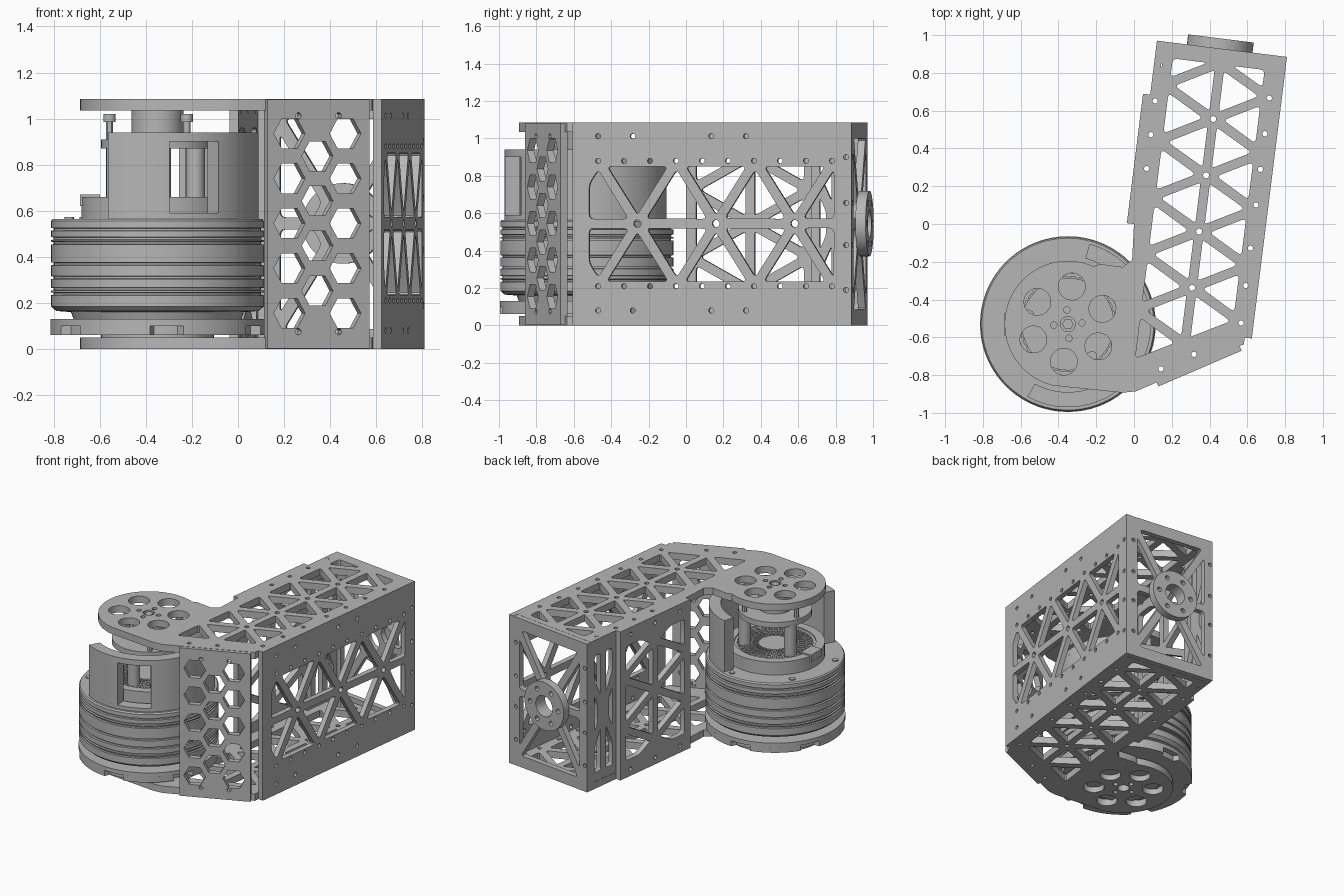
import bpy, bmesh, math
from math import radians, cos, sin
from mathutils import Matrix, Vector

if "Cube" in bpy.data.objects:
    bpy.data.objects.remove(bpy.data.objects["Cube"])

grey = bpy.data.materials.new("machined grey")
grey.use_nodes = True
grey.diffuse_color = (0.47, 0.47, 0.47, 1)
grey.node_tree.nodes["Principled BSDF"].inputs["Base Color"].default_value = (0.47, 0.47, 0.47, 1)
parts = []
TILT = radians(7.12)
ARM = Matrix.Rotation(-TILT, 4, 'Z')
HIGH = 1.085


def arm_xy(x, y):
    """World plan position in arm coordinates (across, along)."""
    return Vector((x * cos(TILT) - y * sin(TILT), x * sin(TILT) + y * cos(TILT)))


def frame(origin, x_axis, y_axis=(0, 0, 1)):
    x, y = Vector(x_axis).normalized(), Vector(y_axis)
    m = Matrix((x, y, x.cross(y))).transposed().to_4x4()
    m.translation = origin
    return m


def plate(name, outline, holes, thick, matrix):
    """Flat sheet with cut-outs, centred on its own plane."""
    data = bpy.data.curves.new(name, 'CURVE')
    data.dimensions, data.fill_mode, data.extrude = '2D', 'BOTH', thick / 2
    for loop in [outline] + holes:
        spline = data.splines.new('POLY')
        spline.points.add(len(loop) - 1)
        for point, p in zip(spline.points, loop):
            point.co = (p[0], p[1], 0, 1)
        spline.use_cyclic_u = True
    obj = bpy.data.objects.new(name, data)
    bpy.context.collection.objects.link(obj)
    obj.matrix_world = matrix
    data.materials.append(grey)
    parts.append(obj)


def circle(x, y, r, n=12, turn=0.0):
    return [Vector((x + r * cos(turn + math.tau * i / n), y + r * sin(turn + math.tau * i / n)))
            for i in range(n)]


def rect(x0, y0, x1, y1):
    return [Vector(p) for p in ((x0, y0), (x1, y0), (x1, y1), (x0, y1))]


def sector(r0, r1, a0, a1, n=24):
    ang = [radians(a0 + (a1 - a0) * i / n) for i in range(n + 1)]
    return [Vector((r1 * cos(a), r1 * sin(a))) for a in ang] + \
           [Vector((r0 * cos(a), r0 * sin(a))) for a in reversed(ang)]


def area(poly):
    return sum(a.cross(b) for a, b in zip(poly, poly[1:] + poly[:1])) / 2


def clip(poly, p, n):
    out = []
    for a, b in zip(poly, poly[1:] + poly[:1]):
        da, db = (a - p).dot(n), (b - p).dot(n)
        if da >= 0:
            out.append(a)
        if da * db < 0:
            out.append(a.lerp(b, da / (da - db)))
    return out


def trim(poly, border, d):
    """Keep what lies at least d inside every border edge."""
    for a, b in zip(border, border[1:] + border[:1]):
        e = b - a
        if e.length > 1e-4:
            n = Vector((-e.y, e.x)).normalized()
            poly = clip(poly, a + n * d, n)
    return poly


def rounded(poly, r):
    out = []
    for i, b in enumerate(poly):
        a, c = poly[i - 1], poly[(i + 1) % len(poly)]
        p = b + (a - b) * min(0.4, r / (a - b).length)
        q = b + (c - b) * min(0.4, r / (c - b).length)
        out += [p.lerp(b, t).lerp(b.lerp(q, t), t) for t in (0, 0.33, 0.67, 1)]
    return out


def lattice(region, origin, axis, pitch, rise, half=0.025, hub=0.055):
    """Rounded triangular windows left between the bars of a truss."""
    o, ax = Vector(origin), Vector(axis)
    perp = Vector((-ax.y, ax.x))
    holes = []
    for k in range(-6, 7):
        for s in (-1, 1):
            mid = lambda i: o + ax * pitch * i
            top = lambda i: mid(i) + perp * rise * s
            for cell, hubs in (([mid(k), top(k - .5), top(k + .5)], 1),
                               ([mid(k), mid(k + 1), top(k + .5)], 2)):
                centre = sum(cell, Vector((0, 0))) / 3
                corners = cell[:hubs]
                if area(cell) < 0:
                    cell = cell[::-1]
                cell = trim(cell, region, 0)
                cell = trim(cell, cell, half)
                for m in corners:
                    n = (centre - m).normalized()
                    cell = clip(cell, m + n * hub, n)
                tidy = [p for i, p in enumerate(cell) if (p - cell[i - 1]).length > 0.004]
                if len(tidy) > 2 and area(tidy) > 0.003:
                    holes.append(rounded(tidy, 0.025))
    return holes


# Top and bottom arm plates with the round motor mount
c = arm_xy(-0.35, -0.53)
mount = [c + Vector((0.335 * cos(radians(a)), 0.335 * sin(radians(a)))) - Vector((0, 0))
         for a in range(-97, -288, -5)]
outline = [(0, .94), (.656, .94), (.656, -.56), (.12, -.878), arm_xy(-.06, -.893)] + mount + \
          [arm_xy(-.18, -.212), arm_xy(-.06, -.228), arm_xy(-.01, -.19), (0, 0)]
region = [Vector(p) for p in ((.055, -.835), (.61, -.509), (.61, .92), (.055, .92))]
holes = lattice(region, (.347, .003), (0, 1), .30, .277)
holes += [circle(.347, .003 + .3 * k, .016) for k in range(-1, 3)]
holes += [circle(.628, u, .014) for u in (-.45, -.25, -.05, .18, .37, .56, .75)]
holes += [circle(.03, u, .014) for u in (.3, .48, .66, .85)]
holes += [circle(*arm_xy(x, y), .014) for x, y in ((.143, -.767), (.317, -.69))]
for k in range(6):
    a = radians(31 + 60 * k)
    holes.append(circle(c.x + .2 * cos(a), c.y + .2 * sin(a), .071, 28))
holes += [circle(p.x, p.y, .017) for p in circle(c.x, c.y, .075, 4, .2)]
holes.append(circle(c.x, c.y, .04, 20))
for name, z in (("top_plate", HIGH - .025), ("bottom_plate", .025)):
    plate(name, outline, holes, .05, ARM @ Matrix.Translation((0, 0, z)))

# Right side plate
holes = lattice(rect(-.46, .21, .908, .875), (.248, .545), (1, 0), .423, .335)
holes += [circle(.248 + .423 * k, .545, .02) for k in (-1, 0, 1)]
holes += [circle(-.387 + .14 * k, z, .014) for k in range(10) for z in (.21, .88)]
holes += [circle(u, z, .014) for u in (-.387, -.2, .223, .41) for z in (.08, 1.012)]
holes += [circle(.949, z, .014) for z in (.19, .43, .655, .9)]
plate("right_plate", rect(-.524, 0, .978, HIGH), holes, .038, ARM @ frame((.675, 0, 0), (0, 1, 0)))

# Left side panels, the front one standing proud
holes = lattice(rect(.03, .1, .66, .985), (.345, .545), (0, 1), .36, .32)
holes += [circle(u, z, .014) for u in (.1, .345, .59) for z in (.05, 1.035)]
plate("left_panel", rect(0, 0, .69, HIGH), holes, .04, ARM @ frame((-.018, 0, 0), (0, 1, 0)))
holes = lattice(rect(.70, .09, .925, .995), (.815, .545), (0, 1), .9, .2)
plate("left_rear_panel", rect(.68, .002, .945, HIGH - .002), holes, .036,
      ARM @ frame((.02, 0, 0), (0, 1, 0)))

# Rear plate and its output flange
holes = lattice(rect(.04, .06, .63, 1.025), (.335, .545), (1, 0), .64, .52, .026, .12)
holes.append(circle(.335, .545, .075, 28))
holes += [circle(v, z, .014) for v in (.02, .635) for z in (.19, .43, .655, .9)]
plate("rear_plate", rect(0, .001, .656, HIGH - .001), holes, .04, ARM @ frame((0, .958, 0), (1, 0, 0)))
holes = [circle(0, 0, .075, 28)] + [circle(p.x, p.y, .017) for p in circle(0, 0, .125, 6)]
plate("rear_flange", circle(0, 0, .175, 48), holes, .055, ARM @ frame((.335, 1.004, .545), (1, 0, 0)))

# Slanted front plate with hexagon windows
holes = [circle(s, .545 + .195 * i, .074, 6) for s in (.223, .487) for i in range(-2, 3)]
holes += [circle(.355, .545 + .195 * i, .074, 6) for i in (-1.5, -.5, .5, 1.5)]
holes += [circle(s, z, .014) for s in (.265, .455) for z in (.075, 1.012)]
plate("front_plate", rect(.12, .002, .6, HIGH - .002), holes, .04,
      frame((.0165, -.902, 0), (.919, .395, 0)) @ Matrix.Translation((0, 0, -.014)))

# Motor: everything below sits on one vertical axis
AXIS = (-.35, -.53)


def layer(name, shape, z0, z1, holes=()):
    plate(name, shape, list(holes), z1 - z0, Matrix.Translation((*AXIS, (z0 + z1) / 2)))


def lathe(name, profile, steps=72):
    bm = bmesh.new()
    vs = [bm.verts.new((r, 0, z)) for r, z in profile]
    edges = [bm.edges.new(e) for e in zip(vs, vs[1:])]
    bmesh.ops.spin(bm, geom=vs + edges, cent=(0, 0, 0), axis=(0, 0, 1), angle=math.tau, steps=steps)
    mesh = bpy.data.meshes.new(name)
    bm.to_mesh(mesh)
    bm.free()
    obj = bpy.data.objects.new(name, mesh)
    bpy.context.collection.objects.link(obj)
    obj.location = (*AXIS, 0)
    mesh.materials.append(grey)
    parts.append(obj)


# Grooved motor body
profile = [(0, .12), (.36, .12), (.375, .16), (.44, .165), (.462, .185)]
for z in (.24, .26, .31, .37, .46, .48, .52):
    profile += [(.462, z - .007), (.45, z - .005), (.45, z + .004), (.462, z + .006)]
profile += [(.462, .555), (.455, .565), (0, .565)]
lathe("motor_body", profile)
lathe("motor_collar", [(.27, .56), (.27, .66), (.33, .66), (.33, .56)])

# Base flange with notches and foot
notched = [Vector((r * cos(radians(a)), r * sin(radians(a)))) for a in range(0, 360, 2)
           for r in [.425 if abs((a + 115) % 60 - 30) < 8 else .465]]
layer("base_notched", notched, .06, .1)
layer("base_flange", circle(0, 0, .465, 90), .1, .13)
layer("base_foot", circle(0, 0, .245, 48), .04, .062, [circle(0, 0, .05, 20)])

# Vent grille
vents = [sector(r, r + .042, 10 * k, 10 * k + 7, 2) for r in (.11, .16, .21) for k in range(36)]
layer("vent_grille", circle(0, 0, .275, 60), .635, .65, vents)

# Curved guard with a window
layer("guard_bottom", sector(.36, .44, -119, 75, 48), .56, .59)
layer("guard_left", sector(.36, .44, -119, -83, 12), .59, .9)
layer("guard_right", sector(.36, .44, -53, 75, 36), .59, .9)
layer("guard_top", sector(.36, .44, -119, 75, 48), .9, .94)

# Carrier ring, hub, posts and screws
layer("carrier_ring", circle(0, 0, .245, 48), .87, .91)
layer("output_hub", circle(0, 0, .113, 40), .91, 1.04)
layer("hub_screw", circle(0, 0, .03, 6), 1.03, 1.08)
for k in range(3):
    a = radians(35 + 120 * k)
    layer("carrier_post", circle(.2 * cos(a), .2 * sin(a), .042, 16), .64, .88)
for x, y in ((-.208, .05), (.128, .17), (.128, -.17)):
    layer("carrier_screw_shank", circle(x, y, .016), .9, .99)
    layer("carrier_screw_head", circle(x, y, .027, 16), .985, 1.02)
for p in circle(0, 0, .41, 6, radians(81)):
    if not -119 < math.degrees(math.atan2(p.y, p.x)) < 76:
        layer("rim_screw", circle(p.x, p.y, .02), .56, .572)
layer("terminal_block", rect(-.335, -.06, -.25, .06), .62, .67)

# Turn sheets into meshes, weld them and smooth the round walls
bpy.ops.object.select_all(action='DESELECT')
for obj in parts:
    obj.select_set(True)
bpy.context.view_layer.objects.active = parts[0]
bpy.ops.object.convert(target='MESH')
for obj in parts:
    bm = bmesh.new()
    bm.from_mesh(obj.data)
    bmesh.ops.remove_doubles(bm, verts=bm.verts, dist=0.0002)
    bmesh.ops.recalc_face_normals(bm, faces=bm.faces)
    bm.to_mesh(obj.data)
    bm.free()
bpy.ops.object.shade_smooth_by_angle(angle=radians(30))
